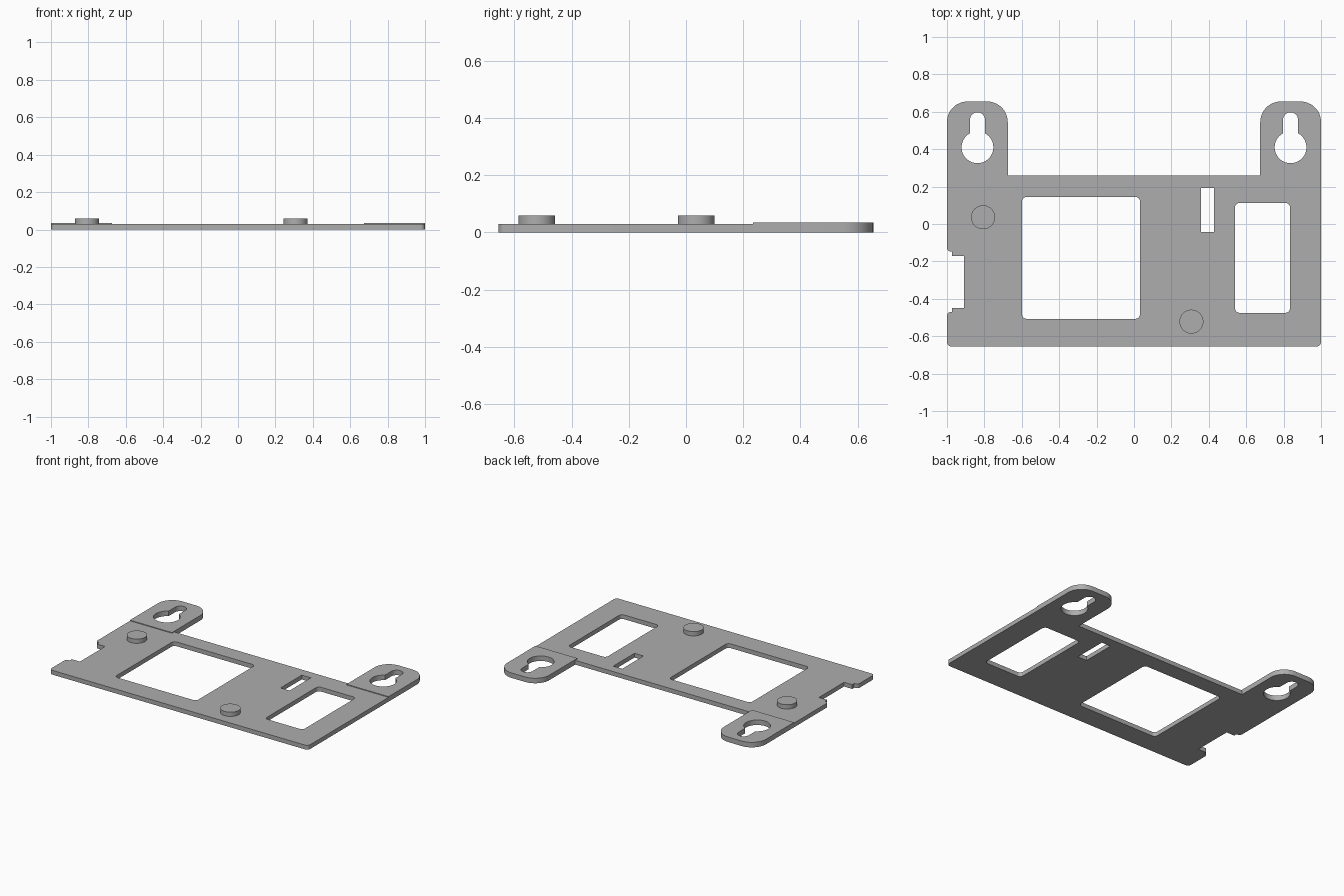
import bpy, bmesh, math
from mathutils import Vector

cube = bpy.data.objects.get("Cube")
if cube:
    bpy.data.objects.remove(cube, do_unlink=True)

PLATE, TAB, PEG = 0.03, 0.035, 0.06      # top heights
STEP_Y, REAR, EDGE, TAB_IN = 0.235, 0.655, 1.0, 0.675

grey = bpy.data.materials.new("plain grey")
grey.use_nodes = True
grey.diffuse_color = (0.42, 0.42, 0.42, 1)
grey.node_tree.nodes["Principled BSDF"].inputs["Base Color"].default_value = grey.diffuse_color


def arc(cx, cy, r, start, end, n):
    """Points along an arc, angles in degrees."""
    angles = [math.radians(start + (end - start) * i / n) for i in range(n + 1)]
    return [Vector((cx + r * math.cos(a), cy + r * math.sin(a))) for a in angles]


def rounded(corners, n=8):
    """Closed outline from (x, y, radius) corners."""
    pts = []
    for i, (x, y, r) in enumerate(corners):
        p = Vector((x, y))
        if not r:
            pts.append(p)
            continue
        u = (Vector(corners[i - 1][:2]) - p).normalized()
        v = (Vector(corners[(i + 1) % len(corners)][:2]) - p).normalized()
        half = u.angle(v) / 2
        centre = p + (u + v).normalized() * (r / math.sin(half))
        a = p + u * (r / math.tan(half)) - centre
        b = p + v * (r / math.tan(half)) - centre
        for k in range(n + 1):
            t = k / n
            total = math.pi - 2 * half
            w = (a * math.sin((1 - t) * total) + b * math.sin(t * total)) / math.sin(total)
            pts.append(centre + w)
    return pts


def rect(x0, x1, y0, y1, r=0):
    return rounded([(x0, y0, r), (x1, y0, r), (x1, y1, r), (x0, y1, r)])


def slab(name, loops, z0, z1):
    """Extrude an outline (first loop) with holes (other loops)."""
    curve = bpy.data.curves.new(name, "CURVE")
    curve.dimensions, curve.fill_mode = "2D", "BOTH"
    curve.extrude = (z1 - z0) / 2
    for loop in loops:
        spline = curve.splines.new("POLY")
        spline.points.add(len(loop) - 1)
        for point, co in zip(spline.points, loop):
            point.co = (co.x, co.y, 0, 1)
        spline.use_cyclic_u = True
    temp = bpy.data.objects.new(name + " curve", curve)
    bpy.context.collection.objects.link(temp)
    bpy.context.view_layer.update()
    deps = bpy.context.evaluated_depsgraph_get()
    mesh = bpy.data.meshes.new_from_object(temp.evaluated_get(deps))
    bpy.data.objects.remove(temp, do_unlink=True)

    bm = bmesh.new()
    bm.from_mesh(mesh)
    bmesh.ops.remove_doubles(bm, verts=bm.verts, dist=1e-5)
    bmesh.ops.translate(bm, verts=bm.verts, vec=(0, 0, (z0 + z1) / 2))
    bmesh.ops.recalc_face_normals(bm, faces=bm.faces)
    for face in bm.faces:
        face.smooth = True
        face.material_index = 0
    bm.to_mesh(mesh)
    bm.free()
    mesh.set_sharp_from_angle(angle=math.radians(30))
    mesh.materials.clear()
    mesh.materials.append(grey)
    mesh.name = name
    obj = bpy.data.objects.new(name, mesh)
    bpy.context.collection.objects.link(obj)
    return obj


# Main plate, with the stepped notch in its right edge
outline = rounded([
    (-EDGE, -REAR, 0.025), (EDGE, -REAR, 0.025), (EDGE, STEP_Y, 0),
    (TAB_IN, STEP_Y, 0), (TAB_IN, 0.26, 0), (-TAB_IN, 0.26, 0),
    (-TAB_IN, STEP_Y, 0), (-EDGE, STEP_Y, 0),
    (-EDGE, -0.147, 0.022), (-0.972, -0.147, 0), (-0.972, -0.17, 0),
    (-0.909, -0.17, 0), (-0.909, -0.448, 0), (-0.972, -0.448, 0),
    (-0.972, -0.47, 0), (-EDGE, -0.47, 0.022)])
slab("main_plate", [
    outline,
    rect(-0.599, 0.032, -0.507, 0.145, 0.025),   # large window
    rect(0.54, 0.834, -0.475, 0.113, 0.025),     # small window
    rect(0.358, 0.428, -0.042, 0.193),           # narrow slot
], 0, PLATE)

# Mounting tabs with keyholes
for side, name in ((1, "left_tab"), (-1, "right_tab")):
    tab = rounded([(side * TAB_IN, STEP_Y, 0), (side * EDGE, STEP_Y, 0),
                   (side * EDGE, REAR, 0.11), (side * TAB_IN, REAR, 0.11)], 12)
    cx, cy, big, small = side * 0.837, 0.41, 0.085, 0.04
    neck = math.degrees(math.acos(small / big))
    keyhole = arc(cx, cy, big, 180 - neck, 360 + neck, 36) + arc(cx, 0.557, small, 0, 180, 16)
    slab(name, [tab, keyhole], 0, TAB)

# Round pegs
for name, x, y in (("rear_peg", -0.807, 0.036), ("front_peg", 0.307, -0.522)):
    slab(name, [arc(x, y, 0.064, 0, 352.5, 47)], PLATE, PEG)
